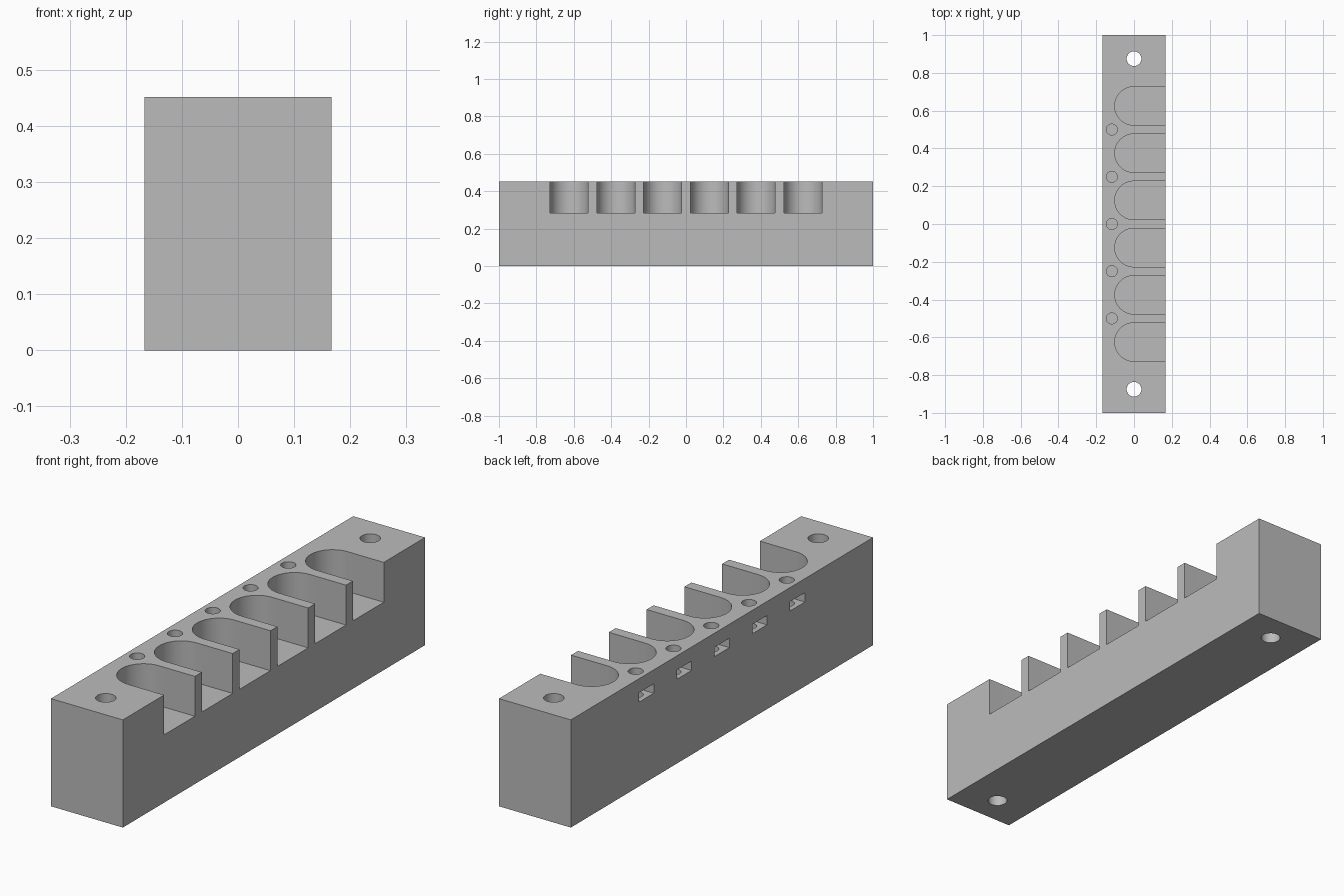
import bpy, bmesh, math

cube = bpy.data.objects.get("Cube")
if cube:
    bpy.data.objects.remove(cube, do_unlink=True)

WIDTH, LENGTH, HEIGHT = 0.333, 2.0, 0.451
PITCH = 0.25
SLOT_R, SLOT_FLOOR = 0.102, 0.284
ABOVE = HEIGHT + 0.1

grey = bpy.data.materials.new("plain grey")
grey.use_nodes = True
colour = (0.5, 0.5, 0.5, 1)
grey.diffuse_color = colour
grey.node_tree.nodes["Principled BSDF"].inputs["Base Color"].default_value = colour


def prisms(name, outlines, z0, z1):
    """One object made of upright prisms, one for each outline."""
    bm = bmesh.new()
    for outline in outlines:
        face = bm.faces.new([bm.verts.new((x, y, z0)) for x, y in outline])
        top = bmesh.ops.extrude_face_region(bm, geom=[face])["geom"]
        verts = [v for v in top if isinstance(v, bmesh.types.BMVert)]
        bmesh.ops.translate(bm, verts=verts, vec=(0, 0, z1 - z0))
    bmesh.ops.recalc_face_normals(bm, faces=bm.faces)
    mesh = bpy.data.meshes.new(name)
    bm.to_mesh(mesh)
    bm.free()
    mesh.materials.append(grey)
    obj = bpy.data.objects.new(name, mesh)
    bpy.context.collection.objects.link(obj)
    return obj


def rectangle(x0, x1, y0, y1):
    return [(x0, y0), (x1, y0), (x1, y1), (x0, y1)]


def arc(x, y, r, start, end, steps):
    angles = [start + (end - start) * i / steps for i in range(steps + 1)]
    return [(x + r * math.cos(a), y + r * math.sin(a)) for a in angles]


def circle(x, y, r, steps=32):
    return arc(x, y, r, 0, math.tau, steps)[:-1]


def slot(y):
    """Round-backed outline, open past the left side of the block."""
    back = arc(0, y, SLOT_R, math.pi / 2, 3 * math.pi / 2, 32)
    return back + [(WIDTH, y - SLOT_R), (WIDTH, y + SLOT_R)]


# Main block
block = prisms("holder_block", [rectangle(-WIDTH / 2, WIDTH / 2, -LENGTH / 2, LENGTH / 2)], 0, HEIGHT)

# Cutters: round-backed slots, end mounting holes, screw holes, nut pockets
slot_ys = [(i - 2.5) * PITCH for i in range(6)]
screw_ys = [(i - 2) * PITCH for i in range(5)]
cutters = [
    prisms("slot_cutter", [slot(y) for y in slot_ys], SLOT_FLOOR, ABOVE),
    prisms("mounting_hole_cutter", [circle(0, s * 0.875, 0.039) for s in (-1, 1)], -0.1, ABOVE),
    prisms("screw_hole_cutter", [circle(-0.117, y, 0.029) for y in screw_ys], 0.3, ABOVE),
    prisms("nut_pocket_cutter", [rectangle(-WIDTH, -0.078, y - 0.049, y + 0.049) for y in screw_ys], 0.353, 0.392),
]

bpy.ops.object.select_all(action="DESELECT")
bpy.context.view_layer.objects.active = block
block.select_set(True)
for cutter in cutters:
    cutter.hide_render = True
    cut = block.modifiers.new(cutter.name, "BOOLEAN")
    cut.operation = "DIFFERENCE"
    cut.solver = "EXACT"
    cut.object = cutter
    bpy.ops.object.modifier_apply(modifier=cut.name)
    bpy.data.objects.remove(cutter, do_unlink=True)

# Smooth the round walls, keep the edges crisp
bpy.ops.object.shade_smooth_by_angle(angle=math.radians(30))
